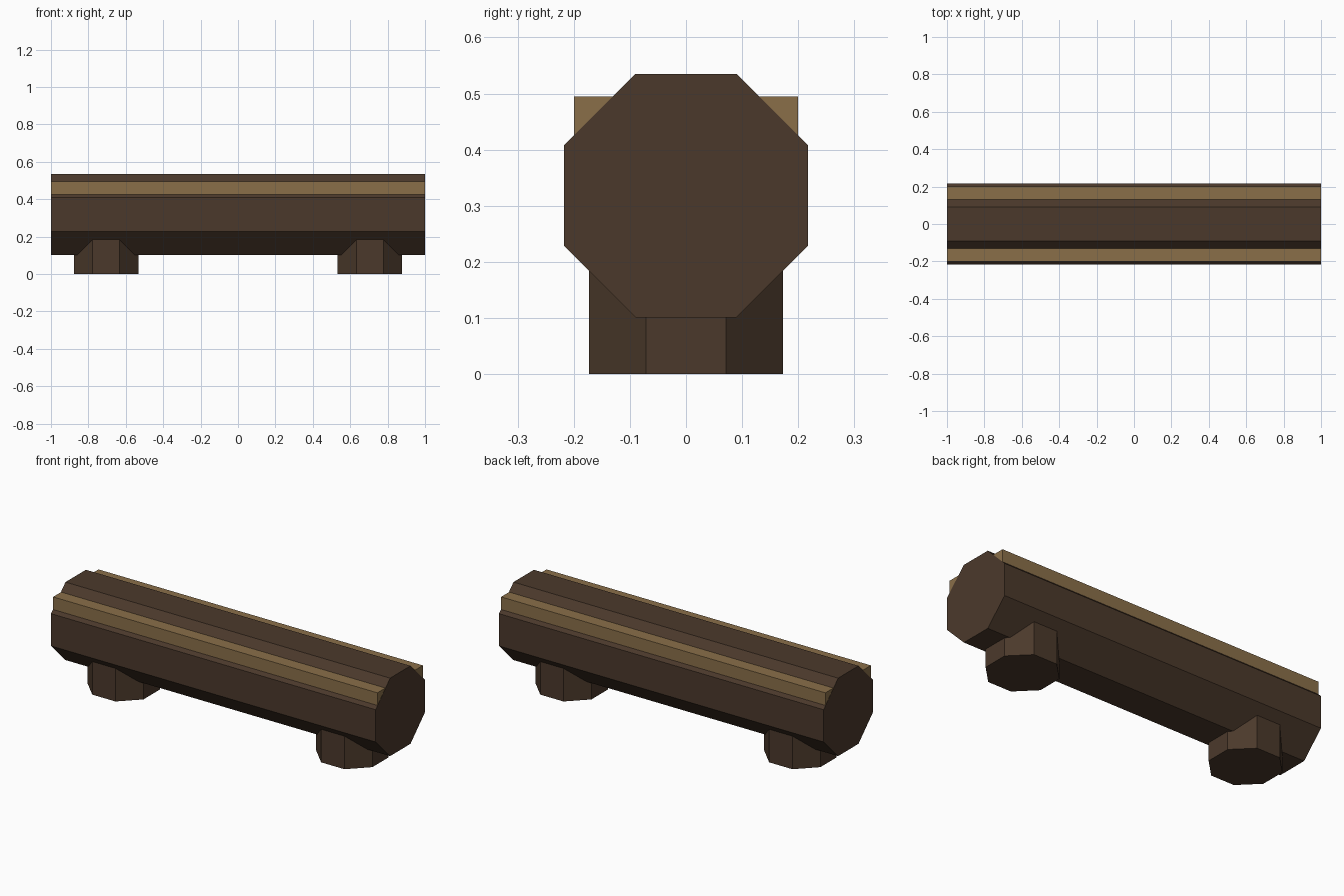
import bpy
import math

if "Cube" in bpy.data.objects:
    bpy.data.objects.remove(bpy.data.objects["Cube"])


def material(name, rgb):
    """Flat material from 8-bit sRGB values."""
    mat = bpy.data.materials.new(name)
    linear = [((c / 255 + 0.055) / 1.055) ** 2.4 for c in rgb]
    mat.diffuse_color = (*linear, 1)
    mat.use_nodes = True
    mat.node_tree.nodes["Principled BSDF"].inputs["Base Color"].default_value = mat.diffuse_color
    return mat


bark = material("dark bark", (75, 57, 43))
wood = material("light wood", (138, 111, 73))


def octagon_prism(name, apothem, length, location, rotation, mat):
    """Eight-sided prism with flats facing the main axes."""
    bpy.ops.mesh.primitive_cylinder_add(
        vertices=8, radius=apothem / math.cos(math.pi / 8), depth=length)
    obj = bpy.context.object
    # turn half a side so the flats line up with the axes, then lay it in place
    obj.rotation_euler = (0, 0, math.pi / 8)
    bpy.ops.object.transform_apply(location=False, rotation=True, scale=False)
    obj.rotation_euler = rotation
    obj.location = location
    obj.name = name
    obj.data.materials.append(mat)
    return obj


# Log body lying along x
octagon_prism("log", 0.217, 2.0, (0, 0, 0.318), (0, math.pi / 2, 0), bark)

# Seat plank let into the upper half of the log
bpy.ops.mesh.primitive_cube_add(size=1, location=(0, 0, 0.4525))
seat = bpy.context.object
seat.name = "seat_plank"
seat.scale = (1.998, 0.4, 0.085)
seat.data.materials.append(wood)

# Stump legs
for side, x in (("left", -0.705), ("right", 0.705)):
    octagon_prism(side + "_stump_leg", 0.173, 0.2, (x, 0, 0.1), (0, 0, 0), bark)
